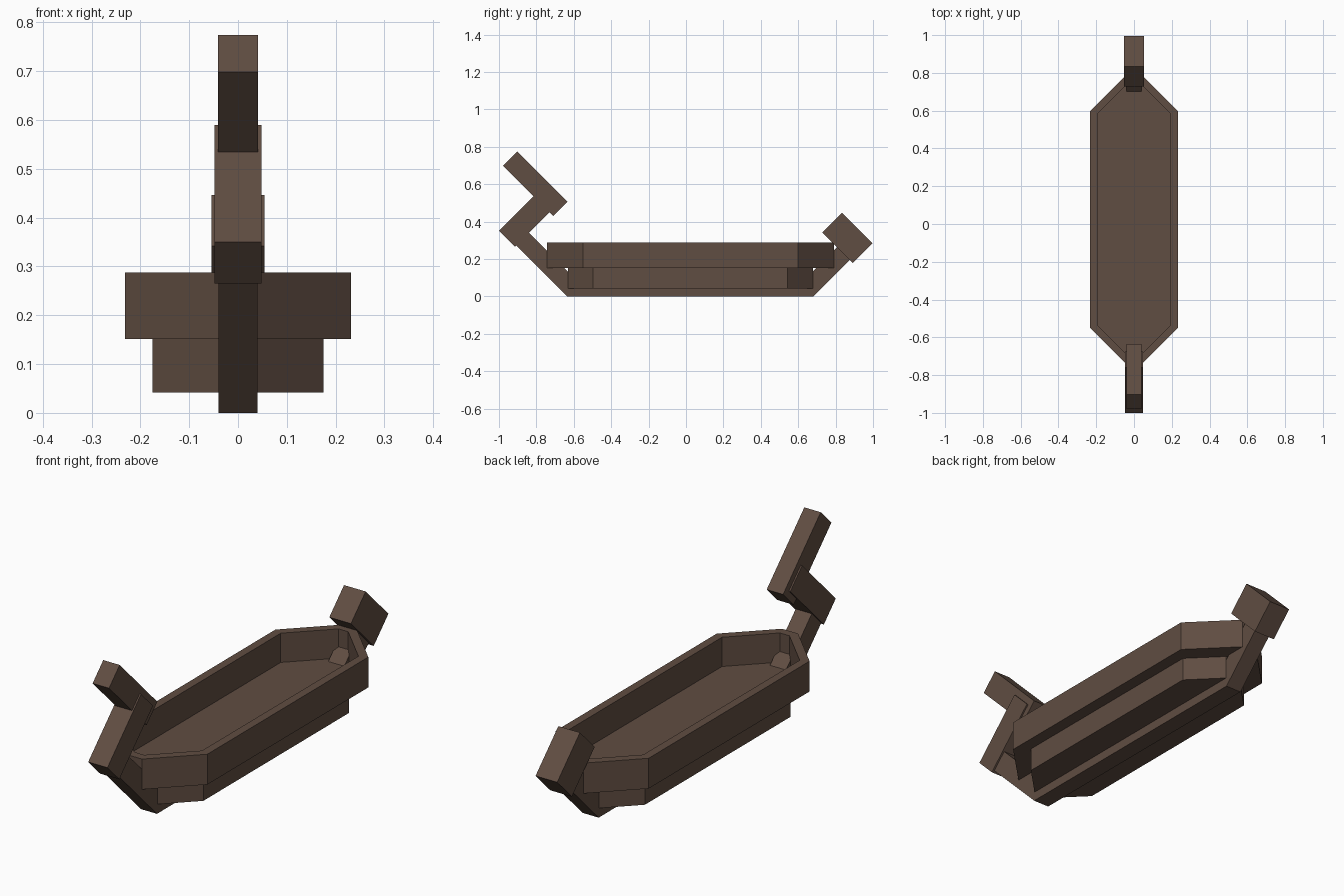
import bpy, bmesh

if "Cube" in bpy.data.objects:
    bpy.data.objects.remove(bpy.data.objects["Cube"])

wood = bpy.data.materials.new("dark brown wood")
wood.diffuse_color = (0.117, 0.074, 0.054, 1)
wood.use_nodes = True
wood.node_tree.nodes["Principled BSDF"].inputs["Base Color"].default_value = wood.diffuse_color


def finish(name, bm):
    bmesh.ops.recalc_face_normals(bm, faces=bm.faces)
    me = bpy.data.meshes.new(name)
    bm.to_mesh(me)
    bm.free()
    me.materials.append(wood)
    ob = bpy.data.objects.new(name, me)
    bpy.context.collection.objects.link(ob)
    return ob


def side_profile(name, pts, half):
    """Extrude a (y, z) outline across x from -half to half."""
    bm = bmesh.new()
    f = bm.faces.new([bm.verts.new((-half, y, z)) for y, z in pts])
    ext = bmesh.ops.extrude_face_region(bm, geom=[f])["geom"]
    bmesh.ops.translate(bm, vec=(2 * half, 0, 0),
                        verts=[v for v in ext if isinstance(v, bmesh.types.BMVert)])
    return finish(name, bm)


def diagonal_block(name, s0, s1, d0, d1, half):
    """Block turned 45 degrees, bounded by y+z = s0..s1 and y-z = d0..d1."""
    pts = [((s + d) / 2, (s - d) / 2)
           for s, d in ((s0, d0), (s1, d0), (s1, d1), (s0, d1))]
    return side_profile(name, pts, half)


def outline(w, y0, y1, tip):
    """Long eight-sided deck outline with 45 degree ends."""
    c = w - tip
    return [(w, y0), (w, y1), (tip, y1 + c), (-tip, y1 + c),
            (-w, y1), (-w, y0), (-tip, y0 - c), (tip, y0 - c)]


def ring(bm, pts, z):
    return [bm.verts.new((x, y, z)) for x, y in pts]


def bridge(bm, a, b):
    for i in range(len(a)):
        j = (i + 1) % len(a)
        bm.faces.new((a[i], a[j], b[j], b[i]))


# Lower hull: solid tier
bm = bmesh.new()
pts = outline(0.175, -0.497, 0.543, 0.04)
low, high = ring(bm, pts, 0.042), ring(bm, pts, 0.151)
bridge(bm, low, high)
bm.faces.new(low)
bm.faces.new(high)
finish("lower_hull", bm)

# Upper hull: open tray with a rim and a sunken deck
bm = bmesh.new()
outer = outline(0.232, -0.55, 0.598, 0.04)
inner = outline(0.194, -0.534, 0.582, 0.024)
rings = [ring(bm, outer, 0.151), ring(bm, outer, 0.288),
         ring(bm, inner, 0.288), ring(bm, inner, 0.156)]
for a, b in zip(rings, rings[1:]):
    bridge(bm, a, b)
bm.faces.new(rings[0])
bm.faces.new(rings[-1])
finish("upper_hull", bm)

# Keel with sloping stems at both ends
side_profile("keel_and_stems",
             [(-0.635, 0), (0.68, 0), (0.925, 0.245), (0.857, 0.312),
              (0.587, 0.042), (-0.542, 0.042), (-0.875, 0.375), (-0.942, 0.307)],
             0.04)

# Bow figure: neck and head
diagonal_block("bow_neck", -0.65, -0.17, -1.35, -1.18, 0.048)
diagonal_block("bow_head", -0.28, -0.128, -1.677, -1.14, 0.041)

# Stern block
diagonal_block("stern_block", 1.07, 1.28, 0.387, 0.712, 0.054)
